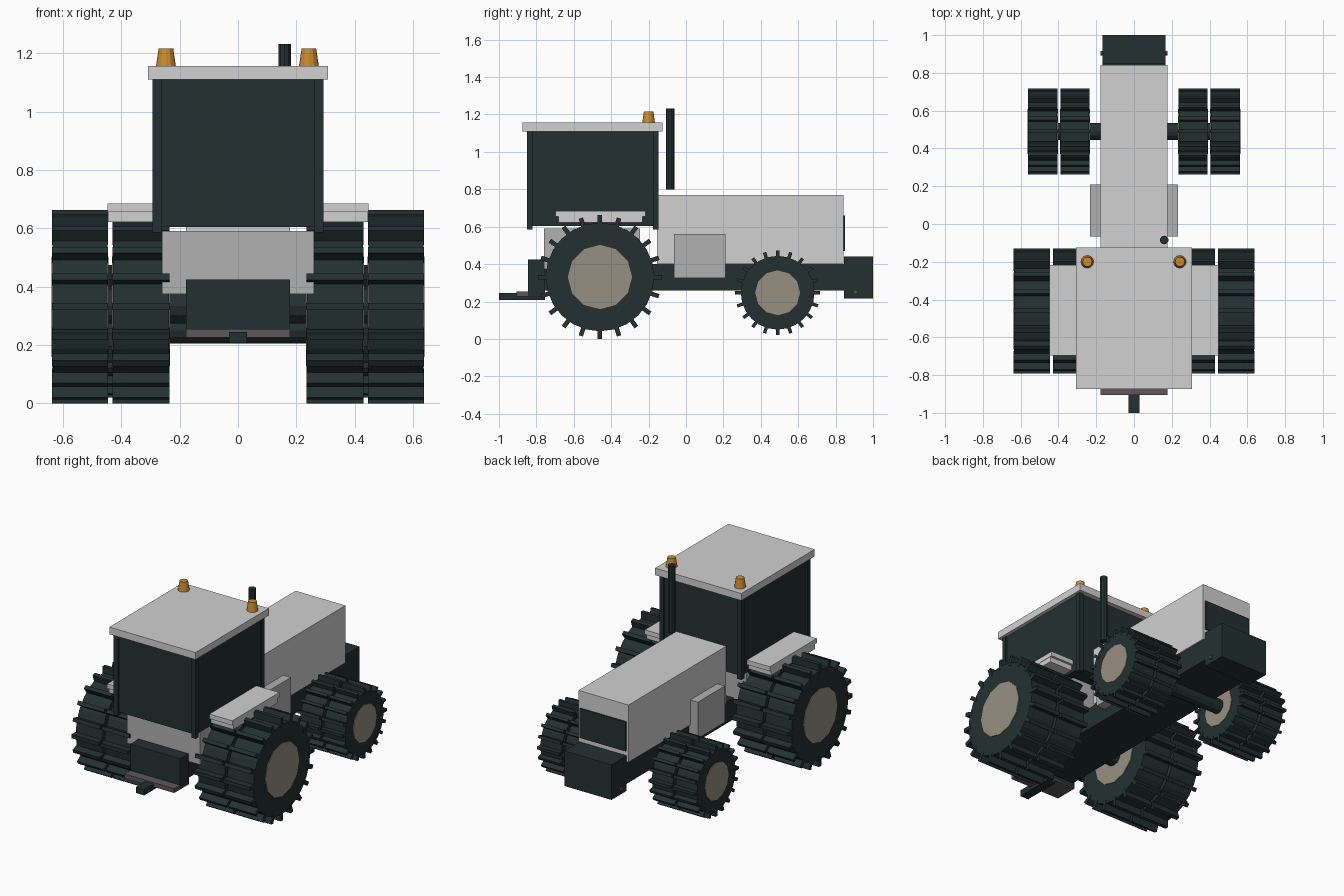
import bpy, bmesh, math
from mathutils import Matrix, Vector

cube = bpy.data.objects.get("Cube")
if cube:
    bpy.data.objects.remove(cube, do_unlink=True)


def material(name, rgb):
    m = bpy.data.materials.new(name)
    m.use_nodes = True
    m.diffuse_color = (*rgb, 1)
    bsdf = next(n for n in m.node_tree.nodes if n.type == 'BSDF_PRINCIPLED')
    bsdf.inputs["Base Color"].default_value = (*rgb, 1)
    return m


WHITE = material("light_paint", (0.64, 0.64, 0.64))
GREY = material("grey_paint", (0.44, 0.44, 0.44))
DARK = material("dark_green_black", (0.017, 0.030, 0.030))
TAN = material("tan_rim", (0.31, 0.28, 0.22))
ORANGE = material("beacon_orange", (0.60, 0.26, 0.03))
STEEL = material("steel_grey", (0.11, 0.095, 0.10))


def finish(name, bm, mats):
    me = bpy.data.meshes.new(name)
    bmesh.ops.recalc_face_normals(bm, faces=bm.faces)
    bm.to_mesh(me)
    bm.free()
    for m in mats:
        me.materials.append(m)
    ob = bpy.data.objects.new(name, me)
    bpy.context.scene.collection.objects.link(ob)
    return ob


def add_box(bm, x, y, z, turn=Matrix()):
    size = Vector((x[1] - x[0], y[1] - y[0], z[1] - z[0]))
    mid = Vector((x[0] + x[1], y[0] + y[1], z[0] + z[1])) / 2
    mat = turn @ Matrix.Translation(mid) @ Matrix.Diagonal((*size, 1))
    bmesh.ops.create_cube(bm, size=1, matrix=mat)


def box(name, mat, x, y, z):
    bm = bmesh.new()
    add_box(bm, x, y, z)
    return finish(name, bm, [mat])


def pair(name, mat, x, y, z):
    box("left_" + name, mat, x, y, z)
    box("right_" + name, mat, (-x[1], -x[0]), y, z)


def add_cone(bm, r1, r2, depth, sides, mat):
    return bmesh.ops.create_cone(bm, cap_ends=True, segments=sides, radius1=r1,
                                 radius2=r2, depth=depth, matrix=mat)


def upright(name, mat, x, y, z, r1, r2, sides):
    bm = bmesh.new()
    add_cone(bm, r1, r2, z[1] - z[0], sides, Matrix.Translation((x, y, sum(z) / 2)))
    return finish(name, bm, [mat])


ALONG_X = Matrix.Rotation(math.pi / 2, 4, 'Y')


def bar_x(name, mat, x, y, z, r, sides):
    bm = bmesh.new()
    place = Matrix.Translation((sum(x) / 2, y, z)) @ ALONG_X
    add_cone(bm, r, r, x[1] - x[0], sides, place)
    return finish(name, bm, [mat])


def wheel(name, x, y, z, r_tyre, r_lug, r_hub, lugs=20, thick=0.024):
    """Tyre drum with cross lugs and a rim disc just proud of both sides."""
    bm = bmesh.new()
    centre = Matrix.Translation((sum(x) / 2, y, z))
    half = (x[1] - x[0]) / 2
    add_cone(bm, r_tyre, r_tyre, 2 * half - 0.004, 24, centre @ ALONG_X)
    for i in range(lugs):
        turn = centre @ Matrix.Rotation(2 * math.pi * i / lugs, 4, 'X')
        add_box(bm, (-half, half), (-thick / 2, thick / 2), (r_tyre - 0.02, r_lug), turn)
    old = set(bm.faces)
    add_cone(bm, r_hub, r_hub, 2 * half + 0.004, 12, centre @ ALONG_X)
    for f in bm.faces:
        if f not in old:
            f.material_index = 1
    finish(name, bm, [DARK, TAN])


# Chassis, axles and bonnet
box("chassis", DARK, (-0.168, 0.168), (-0.76, 0.845), (0.26, 0.40))
bar_x("large_axle", DARK, (-0.45, 0.45), -0.46, 0.333, 0.06, 12)
bar_x("small_axle", DARK, (-0.41, 0.41), 0.49, 0.25, 0.045, 12)
box("bonnet", WHITE, (-0.178, 0.178), (-0.155, 0.842), (0.40, 0.77))
box("grille", DARK, (-0.165, 0.165), (0.842, 0.851), (0.47, 0.66))
box("end_weight", DARK, (-0.168, 0.168), (0.845, 1.0), (0.215, 0.442))
bar_x("weight_pin", STEEL, (-0.178, 0.178), 0.905, 0.25, 0.012, 8)

# Transmission housing, hitch and side tanks
box("housing", GREY, (-0.26, 0.26), (-0.76, -0.245), (0.375, 0.59))
box("hitch_block", DARK, (-0.178, 0.178), (-0.845, -0.755), (0.23, 0.425))
box("hitch_plate", STEEL, (-0.178, 0.178), (-0.905, -0.755), (0.226, 0.254))
box("drawbar", DARK, (-0.03, 0.03), (-1.0, -0.755), (0.207, 0.245))
pair("side_tank", GREY, (0.17, 0.232), (-0.065, 0.21), (0.327, 0.562))

# Cab: glass body, corner posts and roof
box("cab_glass", DARK, (-0.284, 0.284), (-0.838, -0.157), (0.605, 1.11))
for end, y in (("front", (-0.85, -0.82)), ("back", (-0.177, -0.147))):
    pair(end + "_cab_post", DARK, (0.263, 0.293), y, (0.585, 1.11))
box("cab_roof", WHITE, (-0.308, 0.308), (-0.873, -0.125), (1.11, 1.156))
for side, x in (("left", 0.243), ("right", -0.247)):
    upright(side + "_beacon", ORANGE, x, -0.2, (1.156, 1.216), 0.034, 0.025, 12)
upright("exhaust", DARK, 0.16, -0.085, (0.80, 1.232), 0.023, 0.023, 10)

# Mudguards: top plate on a slightly shorter block
pair("mudguard_top", WHITE, (0.25, 0.447), (-0.697, -0.217), (0.655, 0.685))
pair("mudguard_base", WHITE, (0.25, 0.445), (-0.682, -0.232), (0.622, 0.655))

# Dual wheels on both axles
for side, s in (("left", 1), ("right", -1)):
    for kind, near, far in (("inner", (0.235, 0.43), (0.235, 0.39)),
                            ("outer", (0.445, 0.637), (0.405, 0.562))):
        wheel(f"{side}_{kind}_large_wheel", sorted(s * v for v in near),
              -0.46, 0.331, 0.29, 0.331, 0.172)
        wheel(f"{side}_{kind}_small_wheel", sorted(s * v for v in far),
              0.49, 0.247, 0.197, 0.227, 0.12, thick=0.018)
